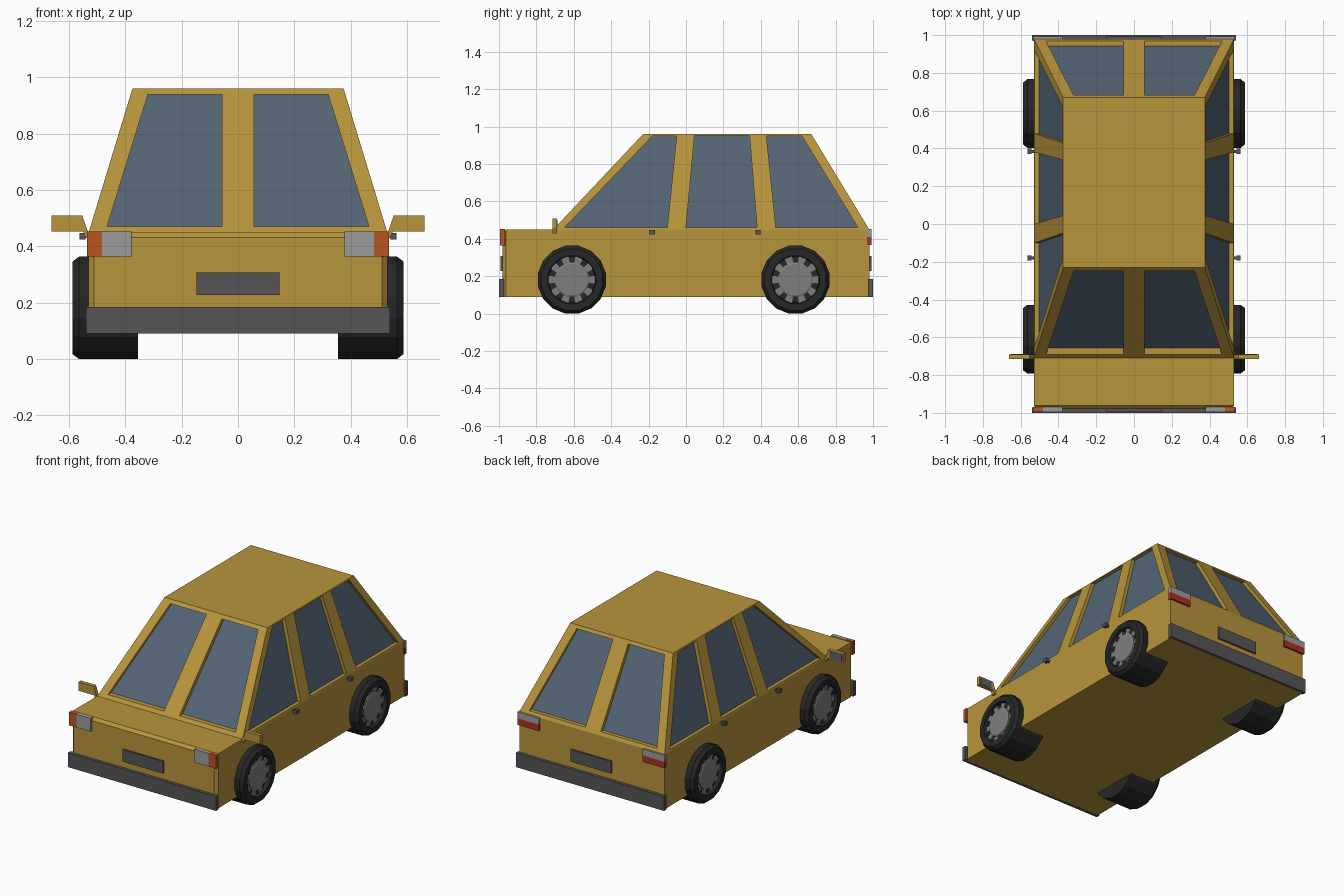
import bpy, bmesh, math
from mathutils import Vector

if "Cube" in bpy.data.objects:
    bpy.data.objects.remove(bpy.data.objects["Cube"])


def material(name, r, g, b):
    m = bpy.data.materials.new(name)
    m.diffuse_color = (r, g, b, 1)
    m.use_nodes = True
    m.node_tree.nodes["Principled BSDF"].inputs["Base Color"].default_value = m.diffuse_color
    return m


GOLD = material("gold_paint", 0.48, 0.30, 0.045)
GLASS = material("glass", 0.09, 0.127, 0.175)
BLACK = material("rubber", 0.02, 0.02, 0.02)
DARK = material("dark_grey", 0.09, 0.09, 0.09)
HUB = material("hub_grey", 0.21, 0.21, 0.21)
LENS = material("clear_lens", 0.33, 0.33, 0.33)
ORANGE = material("orange_lens", 0.48, 0.09, 0.017)
RED = material("red_lens", 0.42, 0.03, 0.015)


def finish(name, bm, mat):
    bmesh.ops.recalc_face_normals(bm, faces=bm.faces)
    me = bpy.data.meshes.new(name)
    bm.to_mesh(me)
    bm.free()
    if mat:
        me.materials.append(mat)
    ob = bpy.data.objects.new(name, me)
    bpy.context.collection.objects.link(ob)
    return ob


def loft(bm, rings):
    """Join rings of points into a closed solid."""
    vs = [[bm.verts.new(p) for p in ring] for ring in rings]
    n = len(vs[0])
    for a, b in zip(vs, vs[1:]):
        for i in range(n):
            j = (i + 1) % n
            bm.faces.new((a[i], a[j], b[j], b[i]))
    bm.faces.new(vs[0][::-1])
    bm.faces.new(vs[-1])


def solid(name, rings, mat):
    bm = bmesh.new()
    loft(bm, rings)
    return finish(name, bm, mat)


def rect(x0, x1, y0, y1, z):
    return [(x0, y0, z), (x1, y0, z), (x1, y1, z), (x0, y1, z)]


def box(name, x0, x1, y0, y1, z0, z1, mat):
    return solid(name, [rect(x0, x1, y0, y1, z0), rect(x0, x1, y0, y1, z1)], mat)


# Lower body with chamfered front corners and hood edge
bm = bmesh.new()
loft(bm, [rect(-0.53, 0.53, -0.98, 0.98, 0.09), rect(-0.53, 0.53, -0.98, 0.98, 0.45)])
edges = [e for e in bm.edges if all(v.co.y < -0.9 for v in e.verts)
         and max(v.co.z for v in e.verts) > 0.4]
bmesh.ops.bevel(bm, geom=edges, offset=0.018, segments=1, affect='EDGES', profile=0.5)
finish("lower_body", bm, GOLD)

# Cabin
Z0, Z1 = 0.45, 0.96
cabin = solid("cabin", [rect(-0.53, 0.53, -0.71, 0.98, Z0),
                        rect(-0.375, 0.375, -0.23, 0.67, Z1)], GOLD)


def slope(a, b, z):
    return a + (b - a) * (z - Z0) / (Z1 - Z0)


# Window outlines laid on the sloping cabin sides, each with an inward direction
END = [(0.056, 0.47), (0.465, 0.47), (0.32, 0.94), (0.056, 0.94)]
SIDE = {"front_side": [(-0.65, 0.46), (-0.10, 0.46), (-0.05, 0.95), (-0.18, 0.95)],
        "middle_side": [(0.0, 0.46), (0.38, 0.46), (0.34, 0.952), (0.045, 0.952)],
        "rear_side": [(0.48, 0.46), (0.92, 0.46), (0.62, 0.95), (0.43, 0.95)]}
windows = []
for s, tag in ((1, "right"), (-1, "left")):
    windows.append((f"windscreen_{tag}",
                    [Vector((s * x, slope(-0.71, -0.23, z), z)) for x, z in END],
                    Vector((0, 0.036, 0))))
    windows.append((f"rear_window_{tag}",
                    [Vector((s * x, slope(0.98, 0.67, z), z)) for x, z in END],
                    Vector((0, -0.028, 0))))
    for key, pts in SIDE.items():
        windows.append((f"{key}_window_{tag}",
                        [Vector((s * slope(0.53, 0.375, z), y, z)) for y, z in pts],
                        Vector((-s * 0.025, 0, 0))))

# Cut the window recesses and fit the panes
bm = bmesh.new()
for name, pts, d in windows:
    loft(bm, [[p - d for p in pts], [p + d for p in pts]])
    solid(name, [[p + d * 0.94 for p in pts], [p + d * 1.15 for p in pts]], GLASS)
cutter = finish("window_cutter", bm, None)
cutter.hide_render = True
mod = cabin.modifiers.new("windows", 'BOOLEAN')
mod.operation = 'DIFFERENCE'
mod.solver = 'EXACT'
mod.object = cutter
dg = bpy.context.evaluated_depsgraph_get()
cut_mesh = bpy.data.meshes.new_from_object(cabin.evaluated_get(dg))
cabin.modifiers.clear()
cabin.data = cut_mesh
bpy.data.objects.remove(cutter)


# Wheels
def lathe(name, s, y, profile, mat, n=16):
    rings = []
    for x, r in profile:
        ang = [2 * math.pi * (i + 0.5) / n for i in range(n)]
        rings.append([(s * x, y + r * math.sin(a), 0.182 + r * math.cos(a)) for a in ang])
    return solid(name, rings, mat)


for s, tag in ((1, "right"), (-1, "left")):
    for y, end in ((-0.61, "front"), (0.585, "rear")):
        lathe(f"{end}_tyre_{tag}", s, y,
              [(0.355, 0.185), (0.565, 0.185), (0.587, 0.168), (0.587, 0.13),
               (0.562, 0.125)], BLACK)
        lathe(f"{end}_hub_{tag}", s, y,
              [(0.55, 0.095), (0.574, 0.095), (0.578, 0.085)], HUB)
        bm = bmesh.new()
        for k in range(10):
            a = 2 * math.pi * (k + 0.5) / 10
            u = Vector((0, math.sin(a), math.cos(a)))
            t = Vector((0, math.cos(a), -math.sin(a)))
            c = Vector((0, y, 0.182))
            quad = [c + u * r + t * w for r, w in
                    ((0.085, -0.016), (0.085, 0.016), (0.128, 0.021), (0.128, -0.021))]
            loft(bm, [[p + Vector((s * x, 0, 0)) for p in quad] for x in (0.555, 0.57)])
        finish(f"{end}_spokes_{tag}", bm, HUB)

# Bumpers and plates
for s, end in ((-1, "front"), (1, "rear")):
    y = sorted((s * 0.972, s * 1.0))
    box(f"{end}_bumper", -0.54, 0.54, *y, 0.09, 0.185, DARK)
    y = sorted((s * 0.97, s * 0.992))
    box(f"{end}_plate", -0.148, 0.148, *y, 0.228, 0.308, DARK)

# Lamps, handles and mirrors on both sides
for s, tag in ((1, "right"), (-1, "left")):
    def sx(a, b):
        return sorted((s * a, s * b))
    box(f"headlamp_{tag}", *sx(0.378, 0.482), -0.995, -0.968, 0.365, 0.452, LENS)
    box(f"indicator_{tag}", *sx(0.482, 0.536), -0.995, -0.968, 0.365, 0.452, ORANGE)
    box(f"reverse_lamp_{tag}", *sx(0.378, 0.536), 0.968, 0.992, 0.41, 0.452, LENS)
    box(f"tail_lamp_{tag}", *sx(0.378, 0.536), 0.968, 0.992, 0.367, 0.41, RED)
    for y, end in ((-0.18, "front"), (0.385, "rear")):
        box(f"{end}_door_handle_stem_{tag}", *sx(0.52, 0.55), y - 0.008, y + 0.008,
            0.43, 0.444, DARK)
        box(f"{end}_door_handle_{tag}", *sx(0.542, 0.563), y - 0.014, y + 0.014,
            0.424, 0.448, DARK)
    shape = [(0.525, 0.43), (0.54, 0.43), (0.55, 0.452), (0.662, 0.452),
             (0.662, 0.51), (0.553, 0.51)]
    solid(f"mirror_{tag}", [[(s * x, y, z) for x, z in shape] for y in (-0.715, -0.69)], GOLD)
    box(f"mirror_glass_{tag}", *sx(0.566, 0.653), -0.695, -0.688, 0.46, 0.502, GLASS)
